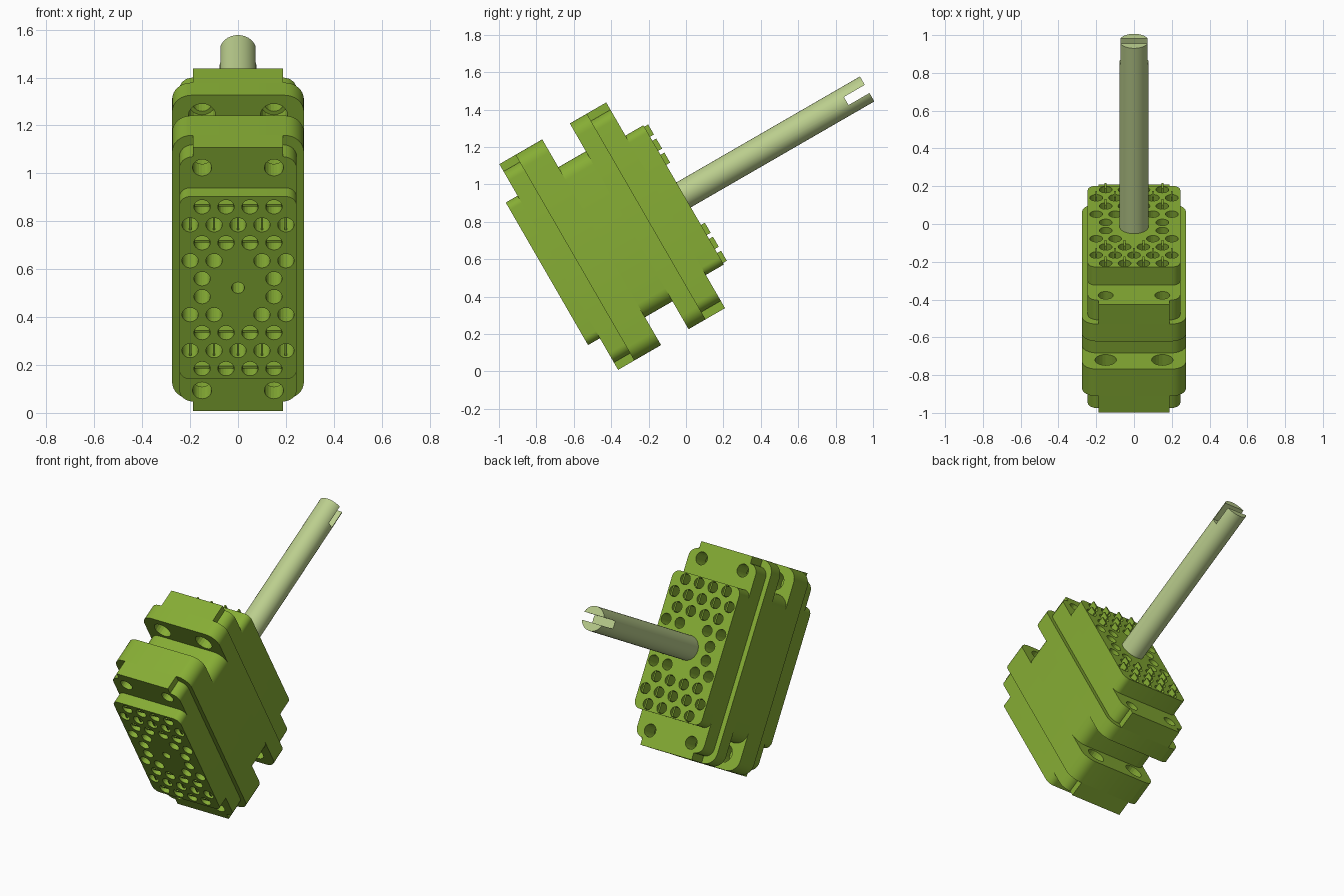
import bpy, bmesh, math
from mathutils import Matrix, Vector

if "Cube" in bpy.data.objects:
    bpy.data.objects.remove(bpy.data.objects["Cube"])

# Built upright (y = shaft axis, z = long axis), then tilted 30 degrees about x
CZ = 0.824
TILT = math.radians(30)


def material(name, col):
    m = bpy.data.materials.new(name)
    m.diffuse_color = (*col, 1)
    m.use_nodes = True
    m.node_tree.nodes["Principled BSDF"].inputs["Base Color"].default_value = m.diffuse_color
    return m


GREEN = material("green", (0.24, 0.42, 0.035))
PALE = material("pale_green", (0.50, 0.62, 0.27))


def finish(bm, name, mat):
    bmesh.ops.recalc_face_normals(bm, faces=bm.faces)
    me = bpy.data.meshes.new(name)
    bm.to_mesh(me)
    bm.free()
    ob = bpy.data.objects.new(name, me)
    bpy.context.collection.objects.link(ob)
    ob.rotation_euler = (TILT, 0, 0)
    if mat:
        me.materials.append(mat)
    return ob


def smooth(ob):
    bpy.ops.object.select_all(action='DESELECT')
    ob.select_set(True)
    bpy.context.view_layer.objects.active = ob
    bpy.ops.object.shade_smooth_by_angle(angle=math.radians(30))


def outline(hx, hz, r, tab=None):
    # one rounded quadrant, optionally with a square end tab (half width, height)
    q = [(hx - r + r * math.cos(a), hz - r + r * math.sin(a))
         for a in [math.pi / 2 * i / 8 for i in range(9)]]
    if tab:
        q += [(tab[0], hz), tab]
    left = [(-x, z) for x, z in reversed(q)]
    top = q + left
    return top + [(-x, -z) for x, z in top]


def slab(name, pts, y0, y1, cutters=()):
    bm = bmesh.new()
    f = bm.faces.new([bm.verts.new((x, y0, z + CZ)) for x, z in pts])
    ext = bmesh.ops.extrude_face_region(bm, geom=[f])
    bmesh.ops.translate(bm, vec=(0, y1 - y0, 0),
                        verts=[v for v in ext['geom'] if isinstance(v, bmesh.types.BMVert)])
    ob = finish(bm, name, GREEN)
    for c in cutters:
        mod = ob.modifiers.new("holes", 'BOOLEAN')
        mod.object = c
        mod.operation = 'DIFFERENCE'
        mod.solver = 'EXACT'
    smooth(ob)
    return ob


def add_cyl(bm, x, z, r, y0, y1, seg=20):
    mat = Matrix.Translation((x, (y0 + y1) / 2, z + CZ)) @ Matrix.Rotation(math.pi / 2, 4, 'X')
    bmesh.ops.create_cone(bm, cap_ends=True, segments=seg, radius1=r, radius2=r,
                          depth=abs(y1 - y0), matrix=mat)


def add_box(bm, x, y, z, sx, sy, sz):
    bmesh.ops.create_cube(bm, size=1, matrix=Matrix.Translation((x, y, z + CZ))
                          @ Matrix.Diagonal((sx, sy, sz, 1)))


def cutter(name, cyls):
    bm = bmesh.new()
    for c in cyls:
        add_cyl(bm, *c)
    ob = finish(bm, name, None)
    ob.hide_render = True
    ob.hide_viewport = False
    ob.display_type = 'WIRE'
    return ob


# Staggered contact grid: row number -> columns
ROWS = {0.5: (-.15, .15), 1.5: (-.2, -.1, .1, .2), 2.5: (-.15, -.05, .05, .15),
        3.5: (-.2, -.1, 0, .1, .2), 4.5: (-.15, -.05, .05, .15)}
GRID = [(x, s * row * 0.0866, row) for row, cols in ROWS.items() for x in cols for s in (-1, 1)]
SCREWS = [(sx * 0.15, sz * 0.537) for sx in (-1, 1) for sz in (-1, 1)]


def half(side, y_flange, y_seam, y_face, y_plate, plate_hz):
    d = 1 if y_plate > y_face else -1
    contact = [(x, z, 0.034, y_plate + d * .02, y_plate - d * .15) for x, z, _ in GRID]
    if side == "front":
        contact.append((0, 0, 0.027, y_plate + d * .02, y_plate - d * .15))
    holes = cutter(side + "_contact_cutter", contact)
    screws = cutter(side + "_screw_cutter",
                    [(x, z, 0.04, y_seam - d * .05, y_face + d * .05) for x, z in SCREWS])
    pockets = cutter(side + "_pocket_cutter",
                     [(x, z, 0.057, y_flange - d * .05, y_seam + d * .05) for x, z in SCREWS])
    # flange, notched cover and raised contact plate
    slab(side + "_flange", outline(.275, .635, .08), y_flange, y_seam, [pockets])
    slab(side + "_cover", outline(.245, .59, .057, (.187, .635)), y_seam, y_face, [holes, screws])
    slab(side + "_contact_plate", outline(.245, plate_hz, .045), y_face, y_plate, [holes])
    # contact blades inside the holes
    bm = bmesh.new()
    tip = y_plate + (.024 if d > 0 else .012)
    root = y_plate - d * .15
    for x, z, row in GRID:
        if row < 2:
            continue
        across = d < 0 and row != 3.5
        sx, sz = (.062, .01) if across else (.01, .062)
        add_box(bm, x, (tip + root) / 2, z, sx, abs(tip - root), sz)
    finish(bm, side + "_contact_blades", GREEN)


half("front", -.045, -.21, -.31, -.383, .44)
half("back", .125, .23, .35, .461, .43)

# Waist between the two flanges
slab("waist", outline(.275, .463, .08), -.045, .125)

# Slotted jack shaft
slot_bm = bmesh.new()
add_box(slot_bm, 0, 1.56, 0, .3, .19, .05)
slot = finish(slot_bm, "slot_cutter", None)
slot.hide_render = True
slot.display_type = 'WIRE'
bm = bmesh.new()
add_cyl(bm, 0, 0, .077, .44, 1.594, 32)
shaft = finish(bm, "shaft", PALE)
mod = shaft.modifiers.new("slot", 'BOOLEAN')
mod.object = slot
mod.operation = 'DIFFERENCE'
mod.solver = 'EXACT'
smooth(shaft)

# Apply the cuts, then remove the cutters
bpy.context.view_layer.update()
for ob in [o for o in bpy.data.objects if o.modifiers]:
    bpy.context.view_layer.objects.active = ob
    for m in list(ob.modifiers):
        if m.type == 'BOOLEAN':
            bpy.ops.object.modifier_apply(modifier=m.name)
for ob in [o for o in bpy.data.objects if o.name.endswith("_cutter")]:
    bpy.data.objects.remove(ob)
